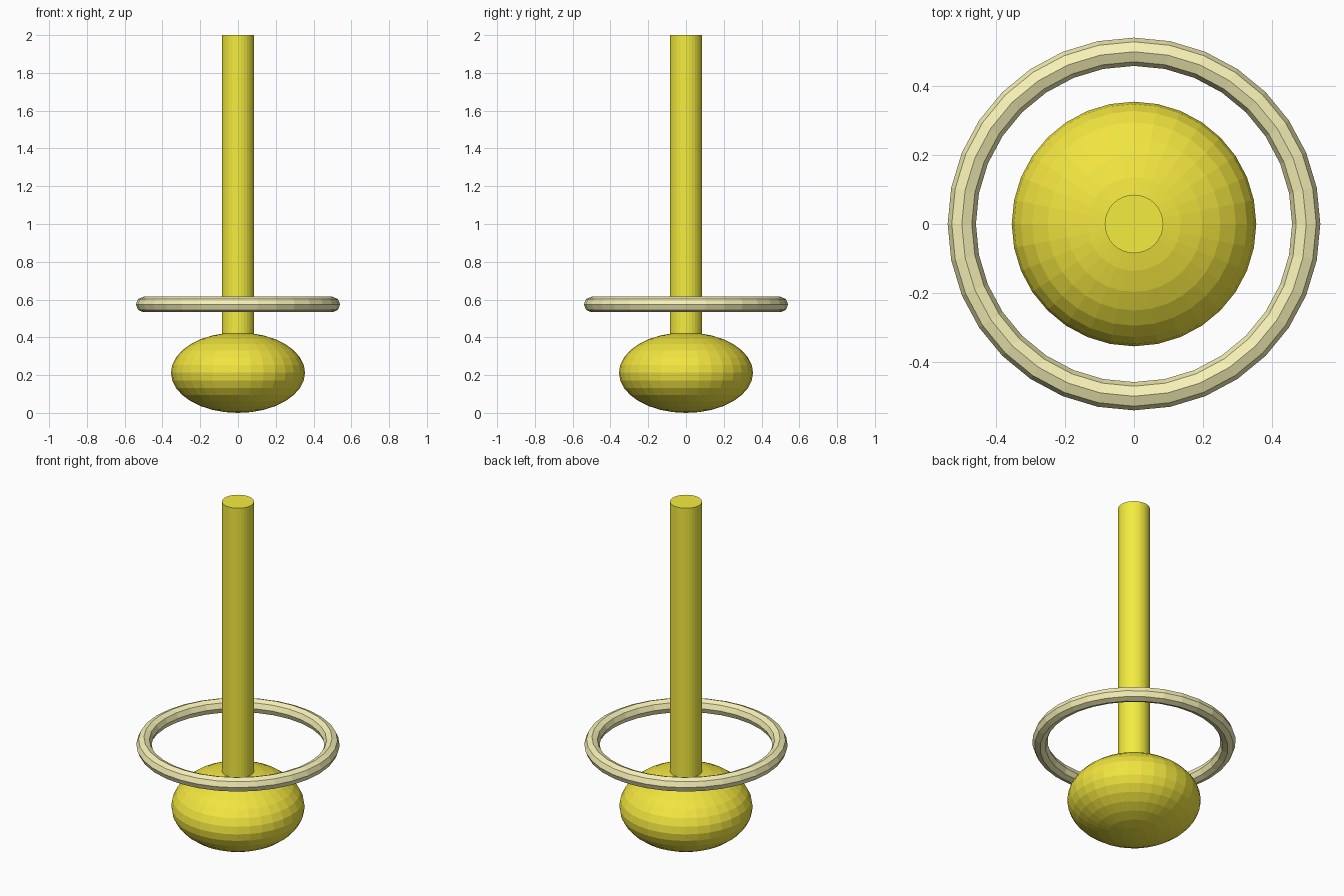
import bpy

if "Cube" in bpy.data.objects:
    bpy.data.objects.remove(bpy.data.objects["Cube"])


def finish(name, color):
    """Name the new part and give it a plain colour."""
    obj = bpy.context.object
    obj.name = name
    mat = bpy.data.materials.new(name + "_color")
    mat.diffuse_color = (*color, 1)
    mat.use_nodes = True
    mat.node_tree.nodes["Principled BSDF"].inputs["Base Color"].default_value = mat.diffuse_color
    obj.data.materials.append(mat)
    return obj


# Flattened ball at the bottom
R, H = 0.355, 0.213
bpy.ops.mesh.primitive_uv_sphere_add(segments=32, ring_count=16, radius=1, location=(0, 0, H))
bpy.context.object.scale = (R, R, H)
bpy.ops.object.transform_apply(location=False, rotation=False, scale=True)
finish("base_ball", (0.88, 0.78, 0.05))

# Tall rod rising from inside the ball
bottom, top = 0.21, 2.0
bpy.ops.mesh.primitive_cylinder_add(vertices=32, radius=0.085, depth=top - bottom,
                                    location=(0, 0, (bottom + top) / 2))
finish("rod", (0.9, 0.84, 0.05))

# Floating ring around the rod
bpy.ops.mesh.primitive_torus_add(major_segments=32, minor_segments=8, major_radius=0.5,
                                 minor_radius=0.041, location=(0, 0, 0.574))
finish("ring", (0.93, 0.88, 0.47))
